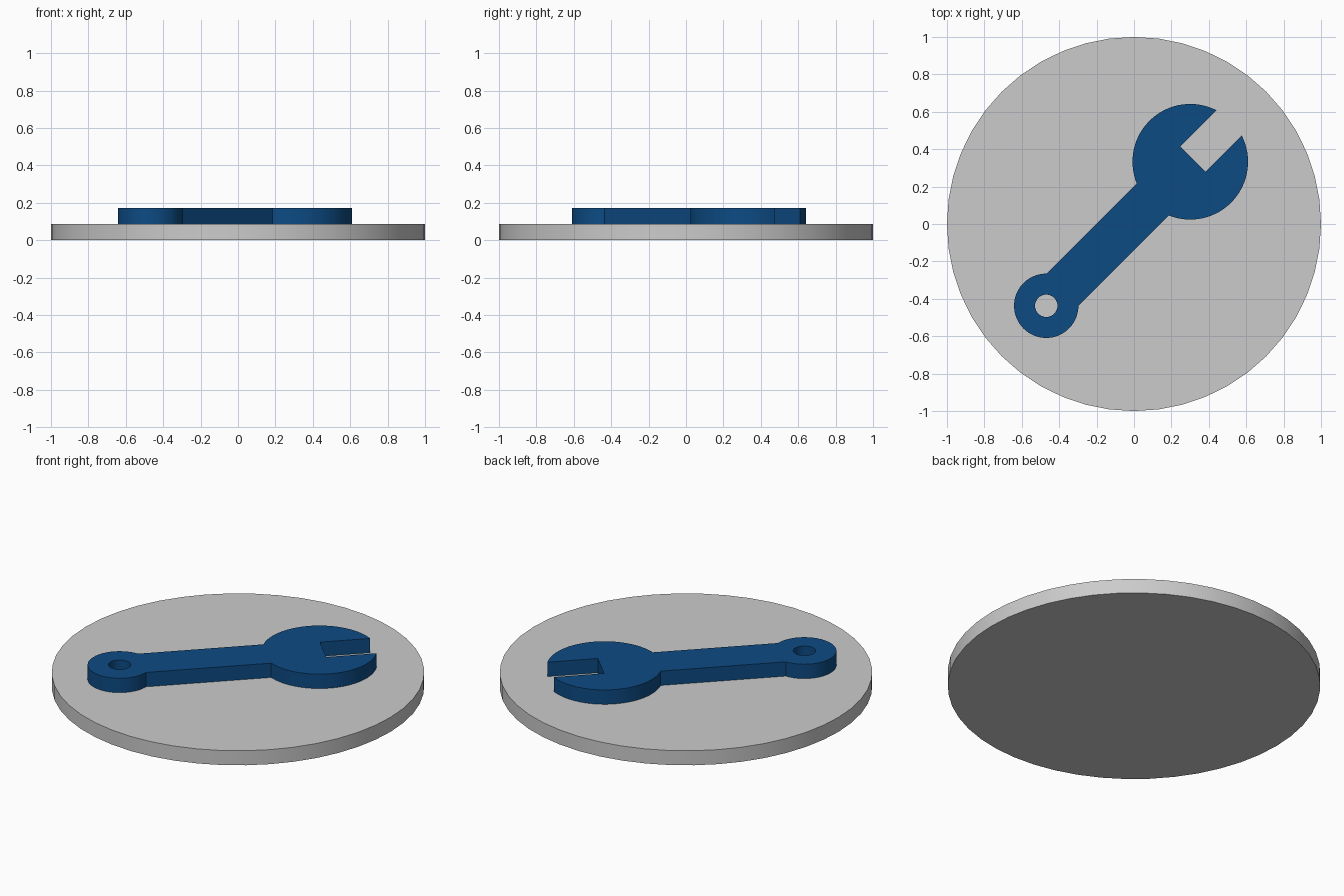
import bpy, bmesh
from math import asin, pi, sin, cos, radians

if "Cube" in bpy.data.objects:
    bpy.data.objects.remove(bpy.data.objects["Cube"])

BASE_H = 0.086          # disc thickness
TOP = 0.171             # top of the wrench
HEAD_U, HEAD_R = 0.448, 0.309
TAIL_U, TAIL_R = -0.641, 0.172
HANDLE_HALF, SLOT_HALF, HOLE_R = 0.121, 0.096, 0.06


def arc(cx, r, a0, a1, n):
    return [(cx + r * cos(a0 + (a1 - a0) * i / n), r * sin(a0 + (a1 - a0) * i / n))
            for i in range(n + 1)]


def plate(name, outlines, z0, z1):
    """Filled flat curve outlines, extruded from z0 to z1 and turned into a mesh."""
    curve = bpy.data.curves.new(name, 'CURVE')
    curve.dimensions = '2D'
    curve.fill_mode = 'BOTH'
    curve.extrude = (z1 - z0) / 2
    for pts in outlines:
        s = curve.splines.new('POLY')
        s.points.add(len(pts) - 1)
        for p, (x, y) in zip(s.points, pts):
            p.co = (x, y, 0, 1)
        s.use_cyclic_u = True
    ob = bpy.data.objects.new(name, curve)
    bpy.context.collection.objects.link(ob)
    bpy.ops.object.select_all(action='DESELECT')
    ob.select_set(True)
    bpy.context.view_layer.objects.active = ob
    bpy.ops.object.convert(target='MESH')
    ob = bpy.context.view_layer.objects.active
    bm = bmesh.new()
    bm.from_mesh(ob.data)
    bmesh.ops.remove_doubles(bm, verts=bm.verts, dist=1e-5)
    bmesh.ops.recalc_face_normals(bm, faces=bm.faces)
    bm.to_mesh(ob.data)
    bm.free()
    ob.name = name
    ob.location.z = (z0 + z1) / 2
    bpy.ops.object.shade_smooth_by_angle(angle=radians(30))
    return ob


# Round base disc
bpy.ops.mesh.primitive_cylinder_add(vertices=48, radius=1, depth=BASE_H,
                                    location=(0, 0, BASE_H / 2))
bpy.context.object.name = "base_disc"
bpy.ops.object.shade_smooth_by_angle(angle=radians(30))

# Wrench outline along local x: upper half, mirrored for the lower half
a_slot = asin(SLOT_HALF / HEAD_R)
a_neck = asin(HANDLE_HALF / HEAD_R)
a_tail = asin(HANDLE_HALF / TAIL_R)
upper = [(HEAD_U + 0.02, SLOT_HALF)]
upper += arc(HEAD_U, HEAD_R, a_slot, pi - a_neck, 32)
upper += arc(TAIL_U, TAIL_R, a_tail, pi, 24)
outline = upper + [(x, -y) for x, y in reversed(upper[:-1])]
hole = arc(TAIL_U, HOLE_R, 0, 2 * pi, 32)[:-1]

wrench = plate("wrench", [outline, hole], BASE_H, TOP)
wrench.location.x, wrench.location.y = -0.016, 0.016
wrench.rotation_euler.z = pi / 4

blue = bpy.data.materials.new("blue")
blue.diffuse_color = (0.004, 0.07, 0.23, 1)
blue.use_nodes = True
blue.node_tree.nodes["Principled BSDF"].inputs["Base Color"].default_value = blue.diffuse_color
wrench.data.materials.clear()
wrench.data.materials.append(blue)
